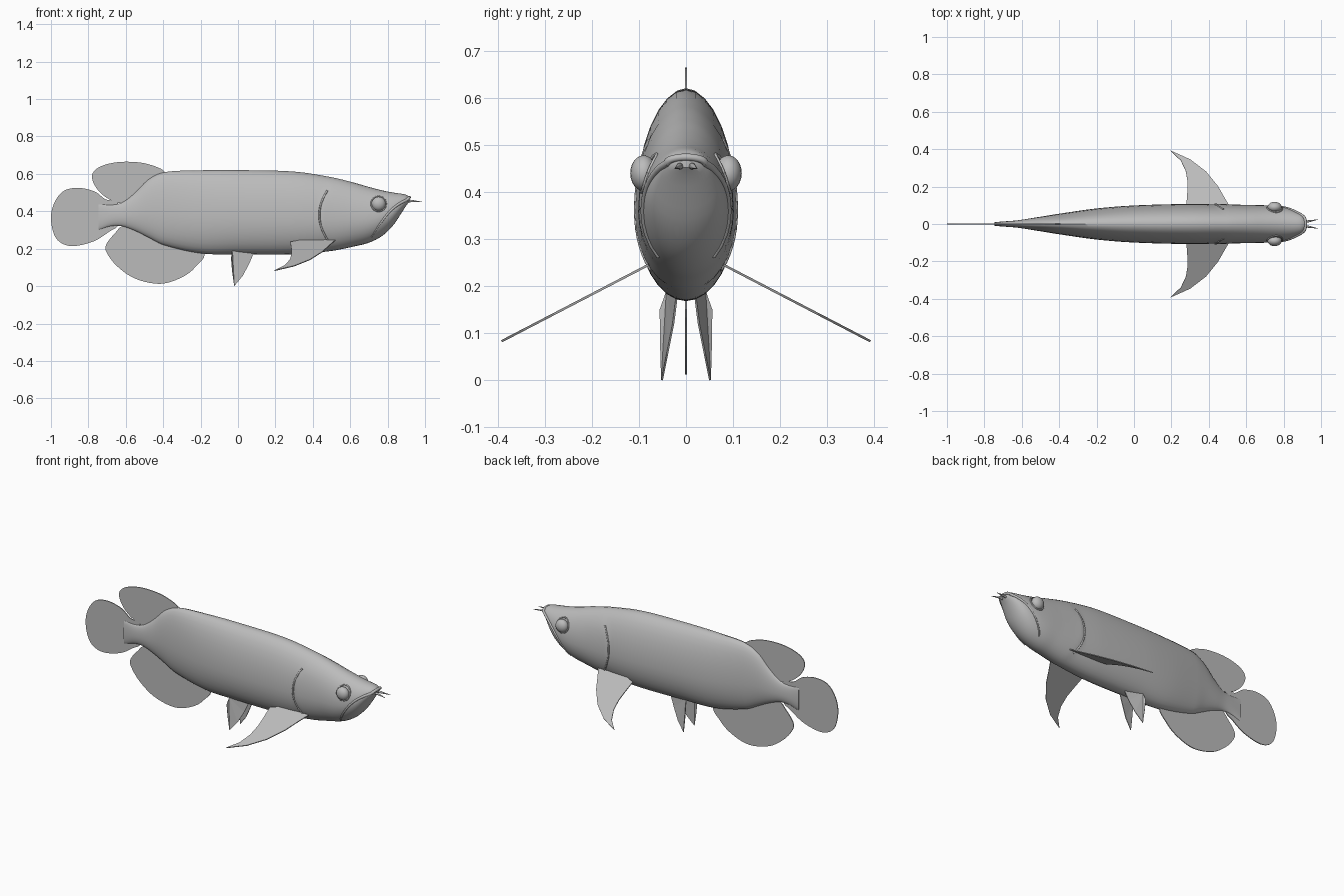
import bpy, bmesh, math
from mathutils import Vector

cube = bpy.data.objects.get("Cube")
if cube:
    bpy.data.objects.remove(cube, do_unlink=True)

grey = bpy.data.materials.new("Plain grey")
grey.use_nodes = True
grey.diffuse_color = (0.5, 0.5, 0.5, 1)
grey.node_tree.nodes["Principled BSDF"].inputs["Base Color"].default_value = (0.5, 0.5, 0.5, 1)

# Body stations: x, top z, bottom z, half width
STATIONS = [(-.745, .44, .30, .010), (-.68, .435, .32, .015), (-.62, .447, .32, .020),
            (-.55, .50, .295, .031), (-.48, .57, .26, .042), (-.40, .608, .22, .055),
            (-.20, .619, .175, .083), (.0, .62, .17, .099), (.3, .612, .17, .107),
            (.5, .582, .188, .103), (.62, .553, .212, .102), (.7, .53, .232, .1),
            (.77, .512, .268, .094), (.83, .5, .325, .082), (.88, .493, .40, .058),
            (.905, .486, .438, .040), (.918, .475, .452, .018)]


def station(x):
    """Smoothly interpolated top, bottom and half width at x."""
    s = STATIONS
    i = max(k for k in range(len(s) - 1) if k == 0 or s[k][0] <= x)
    a, b = s[i], s[i + 1]
    p, n = s[max(i - 1, 0)], s[min(i + 2, len(s) - 1)]
    h = b[0] - a[0]
    t = (x - a[0]) / h
    out = []
    for k in (1, 2, 3):
        m0 = (b[k] - p[k]) / (b[0] - p[0]) * h
        m1 = (n[k] - a[k]) / (n[0] - a[0]) * h
        out.append((2*t**3 - 3*t*t + 1) * a[k] + (t**3 - 2*t*t + t) * m0
                   + (3*t*t - 2*t**3) * b[k] + (t**3 - t*t) * m1)
    return out


def skin_y(x, z):
    """Half width of the body at a point seen from the side."""
    top, bot, w = station(x)
    mid = bot + (top - bot) * .43
    r = (z - mid) / (top - mid if z > mid else mid - bot)
    return w * math.sqrt(max(0, 1 - r * r))


def add_mesh(name, bm, smooth=True):
    bmesh.ops.recalc_face_normals(bm, faces=bm.faces)
    me = bpy.data.meshes.new(name)
    bm.to_mesh(me)
    bm.free()
    ob = bpy.data.objects.new(name, me)
    bpy.context.collection.objects.link(ob)
    me.materials.append(grey)
    if smooth:
        bpy.ops.object.select_all(action='DESELECT')
        ob.select_set(True)
        bpy.context.view_layer.objects.active = ob
        bpy.ops.object.shade_smooth_by_angle(angle=math.radians(35))
    return ob


# Body loft, with the gill cover standing slightly proud of the flank
bm = bmesh.new()
rings, SIDES, STEPS = [], 32, 110
for i in range(STEPS + 1):
    x = -.745 + 1.663 * i / STEPS
    top, bot, w = station(x)
    mid = bot + (top - bot) * .43
    ring = []
    for k in range(SIDES):
        a = math.tau * k / SIDES
        z = mid + math.sin(a) * (top - mid if math.sin(a) > 0 else mid - bot)
        edge = .435 + 2.5 * (z - .38) ** 2
        puff = .004 * max(0, 1 - (x - edge) / .15) if x > edge and z < .52 else 0
        y = math.cos(a) * (w + puff)
        ring.append(bm.verts.new((x, y, z)))
    rings.append(ring)
for r, s in zip(rings, rings[1:]):
    for k in range(SIDES):
        j = (k + 1) % SIDES
        bm.faces.new((r[k], r[j], s[j], s[k]))
bm.faces.new(rings[0])
bm.faces.new(rings[-1])
add_mesh("body", bm)


def fin(name, points, thickness=.005):
    """Thin plate from an outline of 3D points."""
    bm = bmesh.new()
    f = bm.faces.new([bm.verts.new(p) for p in points])
    bmesh.ops.triangulate(bm, faces=[f])
    ob = add_mesh(name, bm, False)
    mod = ob.modifiers.new("Thickness", 'SOLIDIFY')
    mod.thickness, mod.offset = thickness, 0
    return ob


def rounded(points, n=5):
    """Closed smooth curve through flat (x, z) points."""
    out, c = [], len(points)
    for i in range(c):
        p, a, b, q = (Vector(points[(i + d) % c]) for d in (-1, 0, 1, 2))
        for k in range(n):
            t = k / n
            v = .5 * (2*a + (b - p)*t + (2*p - 5*a + 4*b - q)*t*t + (3*a - p - 3*b + q)*t**3)
            out.append((v.x, 0, v.y))
    return out


# Fins on the centre line
fin("dorsal_fin", rounded([(-.39, .60), (-.48, .652), (-.6, .665), (-.70, .652), (-.765, .62),
                           (-.78, .575), (-.75, .515), (-.69, .465), (-.61, .445), (-.5, .5)]))
fin("anal_fin", rounded([(-.19, .19), (-.23, .10), (-.31, .042), (-.42, .012), (-.55, .04),
                         (-.645, .105), (-.70, .175), (-.705, .22), (-.66, .28),
                         (-.6, .325), (-.45, .29)]))
fin("tail_fin", rounded([(-.64, .44), (-.71, .465), (-.765, .505), (-.85, .525), (-.93, .51),
                         (-.98, .45), (-1.0, .37), (-.985, .28), (-.945, .23), (-.875, .214),
                         (-.77, .24), (-.69, .29), (-.64, .33)]))


def tube(name, points, radii):
    """Tapered round bead along a path."""
    cu = bpy.data.curves.new(name, 'CURVE')
    cu.dimensions = '3D'
    cu.bevel_depth, cu.bevel_resolution, cu.use_fill_caps = 1, 2, True
    sp = cu.splines.new('POLY')
    sp.points.add(len(points) - 1)
    for pt, co, r in zip(sp.points, points, radii):
        pt.co, pt.radius = (*co, 1), r
    cu.materials.append(grey)
    ob = bpy.data.objects.new(name, cu)
    bpy.context.collection.objects.link(ob)


# Paired parts
PECTORAL = [(.52, .08), (.49, .13), (.45, .20), (.385, .28), (.30, .345), (.195, .392),
            (.25, .34), (.278, .28), (.287, .22), (.285, .17), (.28, .1), (.36, .07)]
PELVIC = [(.09, .018, .19), (.06, .027, .12), (.025, .040, .055), (-.02, .051, 0),
          (-.03, .054, .08), (-.036, .055, .15), (-.03, .04, .19)]
for side, s in (("left", 1), ("right", -1)):
    fin(side + "_pectoral_fin", [(x, s*y, .245 - .52 * (y - .08)) for x, y in PECTORAL])
    fin(side + "_pelvic_fin", [(x, s*y, z) for x, y, z in PELVIC], .004)

    # Eye with its socket rim
    bm = bmesh.new()
    bmesh.ops.create_uvsphere(bm, u_segments=20, v_segments=12, radius=.038)
    for v in bm.verts:
        v.co = Vector((v.co.x + .752, v.co.y * .75 + s * .09, v.co.z + .44))
    add_mesh(side + "_eye", bm)
    rim = []
    for k in range(25):
        a = math.tau * k / 24
        x, z = .752 + .04 * math.cos(a), .44 + .04 * math.sin(a)
        rim.append((x, s * skin_y(x, z), z))
    tube(side + "_eye_rim", rim, [.004] * 25)

    # Upper jaw edge running down the cheek
    jaw = []
    for k in range(13):
        t = k / 12
        x, z = .905 - .19 * t, .462 - .20 * t + .035 * math.sin(math.pi * t)
        jaw.append((x, s * skin_y(x, z), z))
    tube(side + "_jaw_edge", jaw, [.008 - .004 * k / 12 for k in range(13)])

    # Rear edge of the gill cover
    gill = []
    for k in range(17):
        z = .235 + .275 * k / 16
        x = .435 + 2.5 * (z - .38) ** 2
        gill.append((x, s * (skin_y(x, z) + .001), z))
    tube(side + "_gill_edge", gill, [.005] * 17)

    # Chin barbel
    tube(side + "_barbel", [(.895, s*.012, .455), (.93, s*.014, .455), (.985, s*.024, .45)],
         [.009, .006, .0008])

# Lip bead across the snout
tube("upper_lip", [(.905 + .012 * math.cos(a), .04 * math.sin(a), .462 + .012 * math.cos(a))
                   for a in [math.pi * (k / 12 - .5) for k in range(13)]], [.008] * 13)
